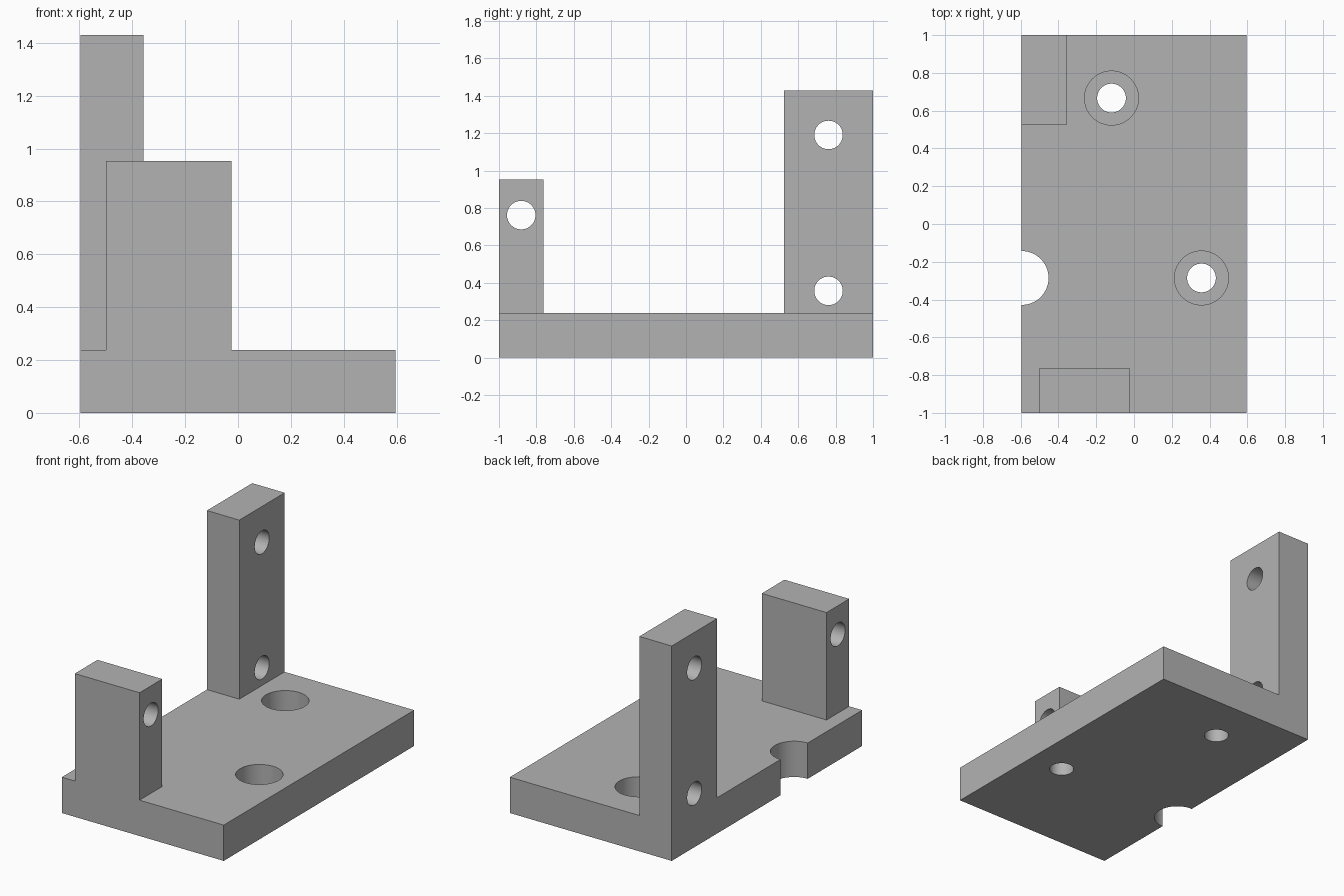
import bpy
import math
from mathutils import Vector

default = bpy.data.objects.get("Cube")
if default:
    bpy.data.objects.remove(default, do_unlink=True)

# Part dimensions are in millimetres, 21 mm to one unit
UNIT = 21.0
ORIGIN = Vector((12.5, 21, 0))

grey = bpy.data.materials.new("plain_grey")
grey.use_nodes = True
colour = (0.45, 0.45, 0.45, 1)
grey.diffuse_color = colour
grey.node_tree.nodes["Principled BSDF"].inputs["Base Color"].default_value = colour


def place(point):
    return (Vector(point) - ORIGIN) / UNIT


def block(name, low, high):
    a, b = place(low), place(high)
    bpy.ops.mesh.primitive_cube_add(size=1, location=(a + b) / 2)
    obj = bpy.context.object
    obj.name = name
    obj.scale = b - a
    bpy.ops.object.transform_apply(location=True, rotation=True, scale=True)
    obj.data.materials.append(grey)
    return obj


def drill(target, centre, radius, length, along_x=False):
    bpy.ops.mesh.primitive_cylinder_add(
        vertices=64, radius=radius / UNIT, depth=length / UNIT,
        location=place(centre), rotation=(0, math.pi / 2 if along_x else 0, 0))
    cutter = bpy.context.object
    cutter.data.materials.append(grey)
    combine(target, cutter, 'DIFFERENCE')


def combine(target, other, operation):
    mod = target.modifiers.new("combine", 'BOOLEAN')
    mod.operation = operation
    mod.solver = 'EXACT'
    mod.object = other
    bpy.ops.object.select_all(action='DESELECT')
    bpy.context.view_layer.objects.active = target
    target.select_set(True)
    bpy.ops.object.modifier_apply(modifier=mod.name)
    bpy.data.objects.remove(other, do_unlink=True)


# Base plate with two uprights fused on
bracket = block("bracket", (0, 0, 0), (25, 42, 5))
combine(bracket, block("rear_post", (0, 32, 0), (5, 42, 30)), 'UNION')
combine(bracket, block("front_post", (2, 0, 0), (12, 5, 20)), 'UNION')

# Counterbored mounting holes in the plate
for x, y in ((10, 35), (20, 15)):
    drill(bracket, (x, y, 2.5), 1.6, 10)
    drill(bracket, (x, y, 5), 3, 6)

# Half-round notch in the edge
drill(bracket, (0, 15, 2.5), 3, 10)

# Cross holes through the posts
for x, y, z in ((2.5, 37, 25), (2.5, 37, 7.5), (7, 2.5, 16)):
    drill(bracket, (x, y, z), 1.6, 14, along_x=True)

bpy.ops.object.select_all(action='DESELECT')
bracket.select_set(True)
bpy.context.view_layer.objects.active = bracket
bpy.ops.object.shade_smooth_by_angle(angle=math.radians(30))
